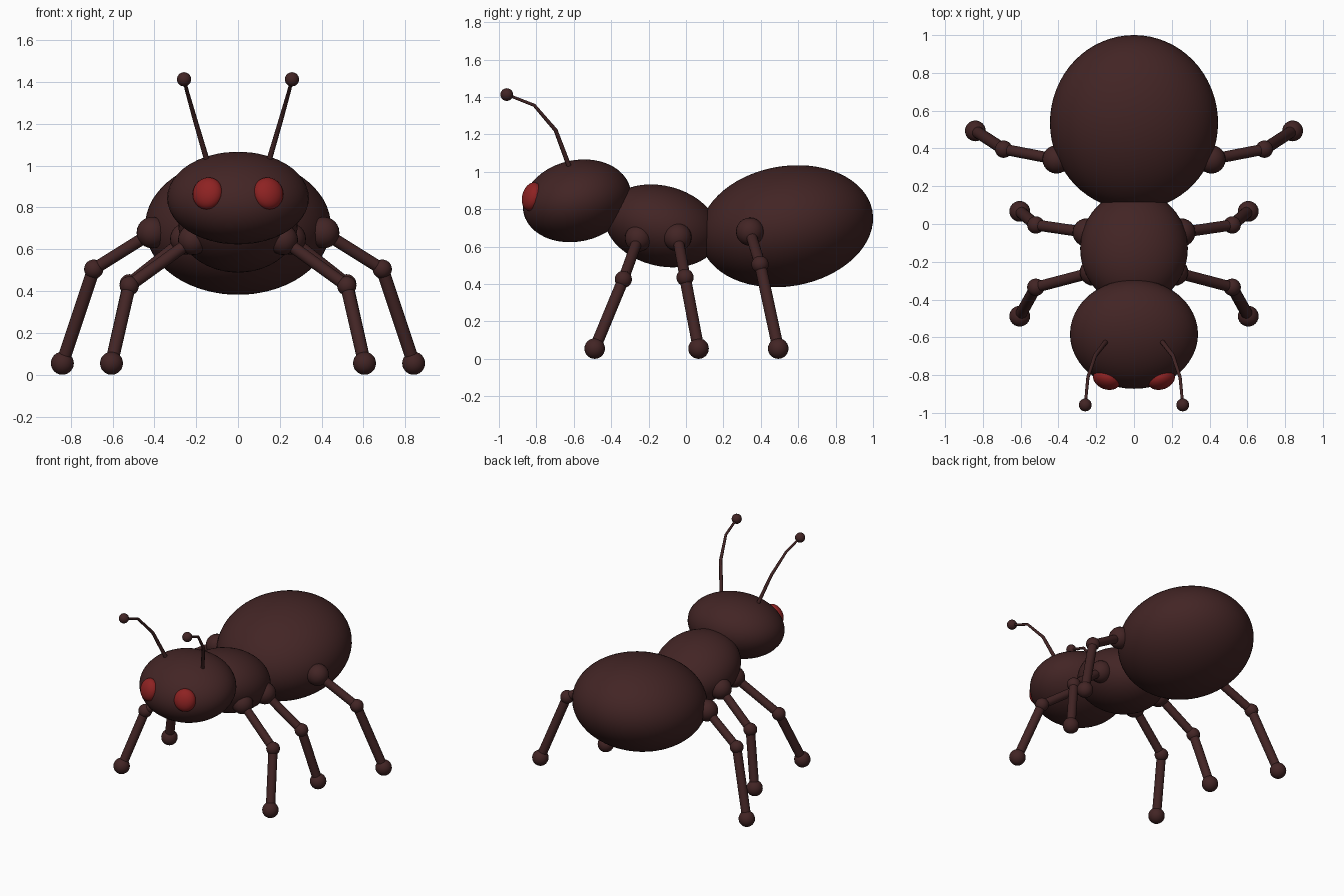
import bpy
from math import radians
from mathutils import Vector

cube = bpy.data.objects.get("Cube")
if cube:
    bpy.data.objects.remove(cube, do_unlink=True)


def make_material(name, color):
    mat = bpy.data.materials.new(name)
    mat.use_nodes = True
    mat.diffuse_color = color
    mat.node_tree.nodes["Principled BSDF"].inputs["Base Color"].default_value = color
    return mat


BROWN = make_material("dark brown", (0.055, 0.018, 0.018, 1))
RED = make_material("eye red", (0.27, 0.016, 0.016, 1))


def finish(name, mat):
    obj = bpy.context.object
    obj.name = name
    obj.data.materials.append(mat)
    bpy.ops.object.shade_smooth()
    return obj


def ellipsoid(name, center, radii, rotation=(0, 0, 0), mat=BROWN, segments=48):
    bpy.ops.mesh.primitive_uv_sphere_add(
        segments=segments, ring_count=segments // 2, radius=1, location=center,
        rotation=[radians(a) for a in rotation])
    bpy.context.object.scale = radii
    return finish(name, mat)


def ball(name, center, radius):
    return ellipsoid(name, center, (radius,) * 3, segments=24)


def rod(name, start, end, radius):
    start, end = Vector(start), Vector(end)
    axis = end - start
    bpy.ops.mesh.primitive_cylinder_add(
        vertices=20, radius=radius, depth=axis.length, location=(start + end) / 2,
        rotation=axis.to_track_quat('Z', 'Y').to_euler())
    obj = finish(name, BROWN)
    bpy.ops.object.shade_smooth_by_angle()
    return obj


def antenna_stem(name, points, radii):
    curve = bpy.data.curves.new(name, 'CURVE')
    curve.dimensions = '3D'
    curve.bevel_depth = 1
    curve.bevel_resolution = 2
    curve.use_fill_caps = True
    spline = curve.splines.new('POLY')
    spline.points.add(len(points) - 1)
    for point, co, radius in zip(spline.points, points, radii):
        point.co = (*co, 1)
        point.radius = radius
    curve.materials.append(BROWN)
    obj = bpy.data.objects.new(name, curve)
    bpy.context.collection.objects.link(obj)


# Body segments
ellipsoid("abdomen", (0, 0.537, 0.709), (0.445, 0.467, 0.321), (10, 0, 0), segments=64)
ellipsoid("thorax", (0, -0.13, 0.711), (0.285, 0.312, 0.214), (-15, 0, 0))
ellipsoid("head", (0, -0.583, 0.845), (0.339, 0.293, 0.217), (13, 0, 0))

# Leg joints: hip, knee, foot on the left side, then hip radius
LEGS = {
    "front": ((0.215, -0.255, 0.645), (0.52, -0.335, 0.425), (0.605, -0.488, 0.055), 0.072),
    "middle": ((0.25, -0.045, 0.65), (0.52, -0.005, 0.435), (0.605, 0.067, 0.055), 0.075),
    "rear": ((0.41, 0.342, 0.68), (0.69, 0.396, 0.505), (0.84, 0.493, 0.055), 0.075),
}
ANTENNA = [(0.13, -0.6, 0.95), (0.15, -0.625, 1.03), (0.206, -0.697, 1.222),
           (0.244, -0.812, 1.356), (0.258, -0.958, 1.413)]

for side, sign in (("left", 1), ("right", -1)):
    def mirror(p):
        return (p[0] * sign, p[1], p[2])

    # Legs
    for place, (hip, knee, foot, hip_radius) in LEGS.items():
        label = f"{side}_{place}"
        hip, knee, foot = mirror(hip), mirror(knee), mirror(foot)
        ball(label + "_hip", hip, hip_radius)
        rod(label + "_upper_leg", hip, knee, 0.029)
        ball(label + "_knee", knee, 0.046)
        rod(label + "_lower_leg", knee, foot, 0.031)
        ball(label + "_foot", foot, 0.055)

    # Eyes
    ellipsoid(side + "_eye", mirror((0.145, -0.823, 0.867)), (0.074, 0.05, 0.078),
              (-15, 0, 20 * sign), RED, 32)

    # Antennae
    points = [mirror(p) for p in ANTENNA]
    antenna_stem(side + "_antenna", points, (0.014, 0.013, 0.011, 0.009, 0.008))
    ball(side + "_antenna_tip", points[-1], 0.034)
